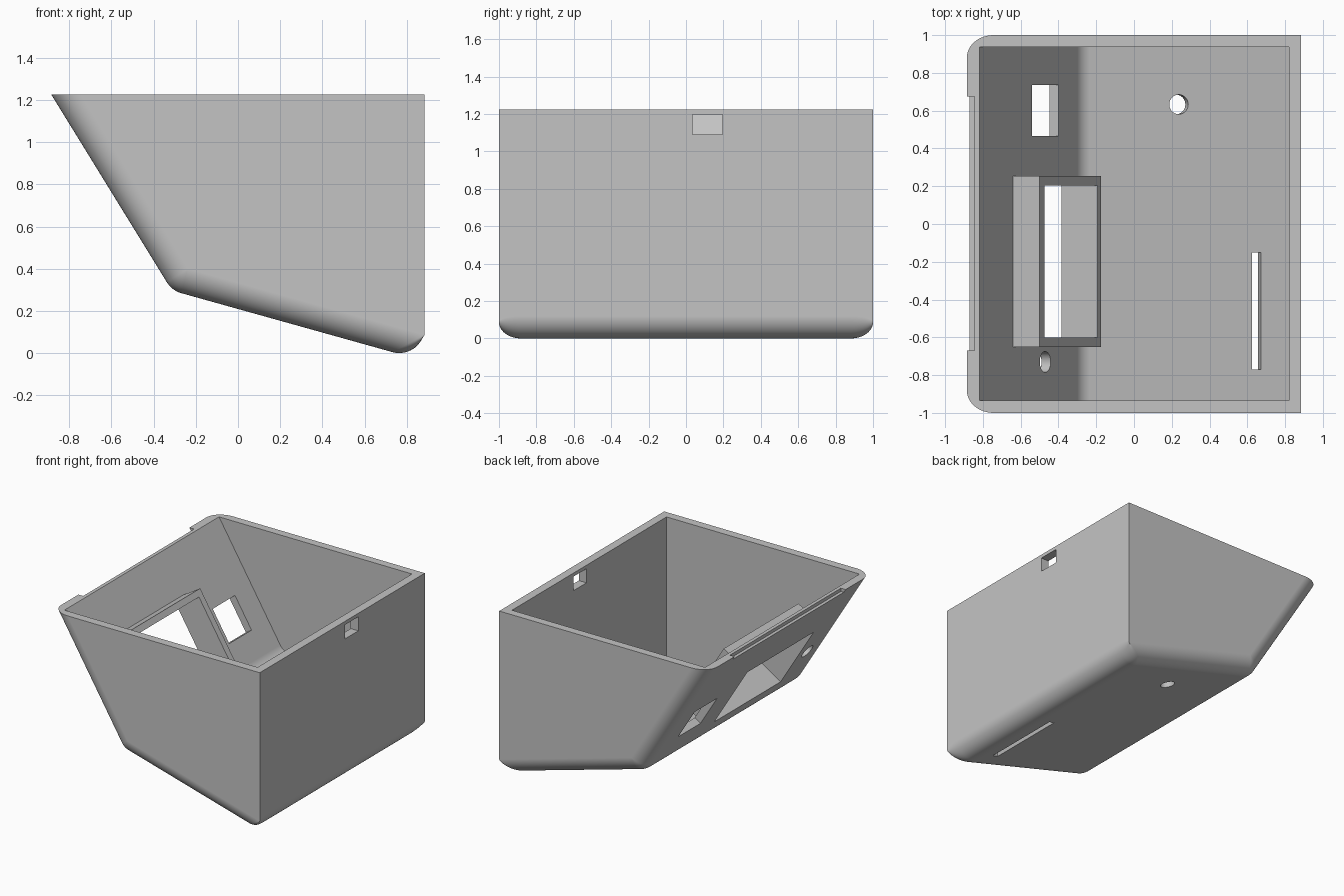
import bpy, bmesh, math
from mathutils import Vector, Matrix

if "Cube" in bpy.data.objects:
    bpy.data.objects.remove(bpy.data.objects["Cube"])

# Main dimensions
TOP, BACK, HALF, R, WALL = 1.225, 0.885, 1.0, 0.12, 0.057
STEPS = 12

# Side profile: a steep sloping wall and a gently sloping floor, in (x, z)
slope_dir = Vector((0.545, -0.885)).normalized()
floor_dir = Vector((math.cos(math.radians(15.6)), -math.sin(math.radians(15.6))))
slope_start = Vector((-BACK, TOP))


def inward(u):
    return Vector((-u.y, u.x))


floor_start = Vector((BACK - R, R)) - R * inward(floor_dir)

grey = bpy.data.materials.new("plain grey")
grey.use_nodes = True
grey.diffuse_color = (0.55, 0.55, 0.55, 1)
grey.node_tree.nodes["Principled BSDF"].inputs["Base Color"].default_value = (0.55, 0.55, 0.55, 1)


def meet(p, u, q, v):
    """Crossing of two lines given by point and direction."""
    d = q - p
    return p + u * ((d.x * v.y - d.y * v.x) / (u.x * v.y - u.y * v.x))


def fillet(corner, u, v, r):
    """Arc that rounds a corner where direction u turns left into v."""
    turn = u.angle(v)
    centre = corner - u * (r * math.tan(turn / 2)) + inward(u) * r
    start = -inward(u) * r
    pts = []
    for i in range(STEPS + 1):
        a = turn * i / STEPS
        pts.append(centre + start * math.cos(a) + u * (r * math.sin(a)))
    return pts


def profile(inset, back_inset, r_front, r_back, top):
    """Open-topped side profile, moved inwards by the insets."""
    across, up = Vector((1, 0)), Vector((0, 1))
    s = slope_start + inward(slope_dir) * inset
    f = floor_start + inward(floor_dir) * inset
    b = Vector((BACK - back_inset, 0))
    pts = [meet(s, slope_dir, Vector((0, top)), across)]
    pts += fillet(meet(s, slope_dir, f, floor_dir), slope_dir, floor_dir, r_front)
    pts += fillet(meet(f, floor_dir, b, up), floor_dir, up, r_back)
    return pts + [Vector((b.x, top))]


def finish(bm, name):
    bmesh.ops.remove_doubles(bm, verts=bm.verts, dist=1e-5)
    bmesh.ops.recalc_face_normals(bm, faces=bm.faces)
    mesh = bpy.data.meshes.new(name)
    bm.to_mesh(mesh)
    bm.free()
    mesh.materials.append(grey)
    ob = bpy.data.objects.new(name, mesh)
    bpy.context.collection.objects.link(ob)
    return ob


def loft(name, sections):
    """Closed solid through (y, profile) sections."""
    bm = bmesh.new()
    rows = [[bm.verts.new((p.x, y, p.y)) for p in pts] for y, pts in sections]
    for a, b in zip(rows, rows[1:]):
        for i in range(len(a) - 1):
            bm.faces.new((a[i], a[i + 1], b[i + 1], b[i]))
    bm.faces.new(rows[0])
    bm.faces.new(rows[-1][::-1])
    bm.faces.new([r[0] for r in rows] + [r[-1] for r in reversed(rows)])
    return finish(bm, name)


def box(name, low, high, matrix=Matrix()):
    bm = bmesh.new()
    low, high = Vector(low), Vector(high)
    size = Matrix.Diagonal(high - low).to_4x4()
    bmesh.ops.create_cube(bm, size=1, matrix=matrix @ Matrix.Translation((low + high) / 2) @ size)
    return finish(bm, name)


def rod(name, radius, matrix):
    bm = bmesh.new()
    bmesh.ops.create_cone(bm, cap_ends=True, segments=40, radius1=radius, radius2=radius,
                          depth=0.3, matrix=matrix)
    return finish(bm, name)


def wall_frame(start, u, x, y):
    """Local frame on a wall's inner face: X down the wall, Z into the room."""
    n = inward(u)
    p = start + n * WALL
    p = p + u * ((x - p.x) / u.x)
    m = Matrix(((u.x, 0, n.x), (0, 1, 0), (u.y, 0, n.y))).to_4x4()
    return Matrix.Translation((p.x, y, p.y)) @ m


def combine(target, other, operation):
    mod = target.modifiers.new(operation.lower(), "BOOLEAN")
    mod.operation, mod.solver, mod.object = operation, "EXACT", other
    bpy.context.view_layer.objects.active = target
    bpy.ops.object.modifier_apply(modifier=mod.name)
    bpy.data.objects.remove(other)


# Outer solid with rounded sides along slope and floor
half = []
for i in range(STEPS + 1):
    t = math.pi / 2 * i / STEPS
    d = R * (1 - math.sin(t))
    half.append((HALF - R + R * math.cos(t), profile(d, 0, R - d, R - d, TOP)))
case = loft("open_case", [(-y, p) for y, p in half] + half[::-1])

# Hollow interior with square corners
room = profile(WALL, 0.065, 0.11, 0, TOP + 0.2)
combine(case, loft("interior", [(-0.935, room), (0.938, room)]), "DIFFERENCE")

# Raised window surround inside the sloping wall
surround = wall_frame(slope_start, slope_dir, -0.4775, -0.1975)
combine(case, box("window_surround", (-0.31, -0.4525, -0.03), (0.31, 0.4525, 0.165), surround), "UNION")

# Openings in the sloping wall
window = wall_frame(slope_start, slope_dir, -0.475, -0.1975)
port = wall_frame(slope_start, slope_dir, -0.47, 0.6)
button = wall_frame(slope_start, slope_dir, -0.47, -0.73)
# Openings in the floor
slot = wall_frame(floor_start, floor_dir, 0.648, -0.46)
hole = wall_frame(floor_start, floor_dir, 0.237, 0.633)

cutters = [
    box("window", (-0.267, -0.4025, -0.2), (0.267, 0.4025, 0.3), window),
    box("square_port", (-0.134, -0.135, -0.2), (0.134, 0.135, 0.1), port),
    rod("button_hole", 0.055, button),
    box("floor_slot", (-0.024, -0.31, -0.15), (0.024, 0.31, 0.1), slot),
    rod("floor_hole", 0.052, hole),
    box("cable_hole", (0.75, 0.035, 1.09), (1, 0.195, 1.198)),
    box("rim_notch", (-1, -0.67, TOP - 0.025), (-0.845, 0.675, TOP + 0.1)),
]
for cutter in cutters:
    combine(case, cutter, "DIFFERENCE")

# Smooth rounded edges, flat walls
bpy.ops.object.select_all(action="DESELECT")
case.select_set(True)
bpy.context.view_layer.objects.active = case
bpy.ops.object.shade_smooth_by_angle(angle=math.radians(30))
weighted = case.modifiers.new("flat walls", "WEIGHTED_NORMAL")
weighted.keep_sharp = True
